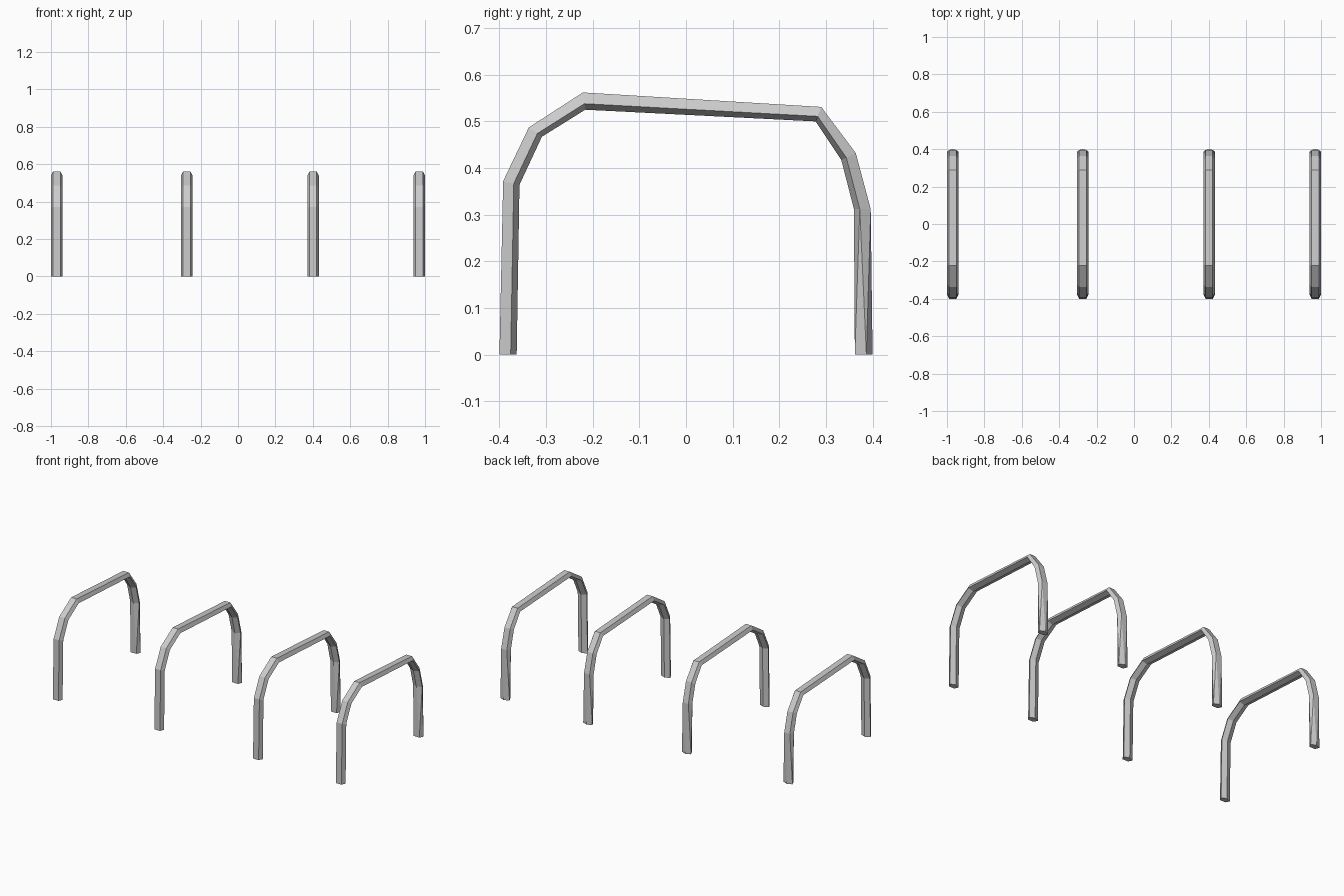
import bpy, bmesh

if "Cube" in bpy.data.objects:
    bpy.data.objects.remove(bpy.data.objects["Cube"])

HALF = 0.031          # half width of the tube at its widest
FLAT = 0.019          # half width of the flat outer face
MID = 0.65            # depth of the widest corners, flat face = 0, ridge = 1

# Each station on the hoop: outer flat (y, z), inner ridge (y, z)
STATIONS = [
    ((-0.400, 0.000), (-0.363, 0.000)),
    ((-0.392, 0.372), (-0.357, 0.364)),
    ((-0.337, 0.487), (-0.309, 0.467)),
    ((-0.221, 0.562), (-0.216, 0.525)),
    ((0.290, 0.531), (0.278, 0.500)),
    ((0.364, 0.432), (0.333, 0.417)),
    ((0.396, 0.312), (0.360, 0.312)),
]
REAR_FOOT = ((0.362, 0.0), (0.400, 0.0))   # section turned round at the rear foot


def pentagon(bm, flat, ridge):
    """Five-sided section: flat+x, wide+x, ridge, wide-x, flat-x."""
    ring = []
    for x, t in ((FLAT, 0), (HALF, MID), (0, 1), (-HALF, MID), (-FLAT, 0)):
        y, z = (a + (b - a) * t for a, b in zip(flat, ridge))
        ring.append(bm.verts.new((x, y, z)))
    return ring


def hoop_mesh():
    bm = bmesh.new()
    rings = [pentagon(bm, f, r) for f, r in STATIONS]
    # Swept tube
    for a, b in zip(rings, rings[1:]):
        for i in range(5):
            j = (i + 1) % 5
            bm.faces.new((a[i], a[j], b[j], b[i]))
    # Rear leg twists by a tenth of a turn down to its foot
    fx, wx, ridge, wnx, fnx = pentagon(bm, *REAR_FOOT)
    foot = [ridge, wx, fx, fnx, wnx]
    top = rings[-1]
    for i in range(5):
        j = (i + 1) % 5
        bm.faces.new((top[i], top[j], foot[j]))
        bm.faces.new((top[i], foot[j], foot[i]))
    # Foot ends
    bm.faces.new(rings[0])
    bm.faces.new(foot)
    bmesh.ops.recalc_face_normals(bm, faces=bm.faces)
    mesh = bpy.data.meshes.new("hoop")
    bm.to_mesh(mesh)
    bm.free()
    return mesh


# Row of four hoops sharing one mesh
mesh = hoop_mesh()
for n, x in enumerate((-0.969, -0.274, 0.402, 0.969), 1):
    hoop = bpy.data.objects.new(f"rack_hoop_{n}", mesh)
    hoop.location.x = x
    bpy.context.collection.objects.link(hoop)
